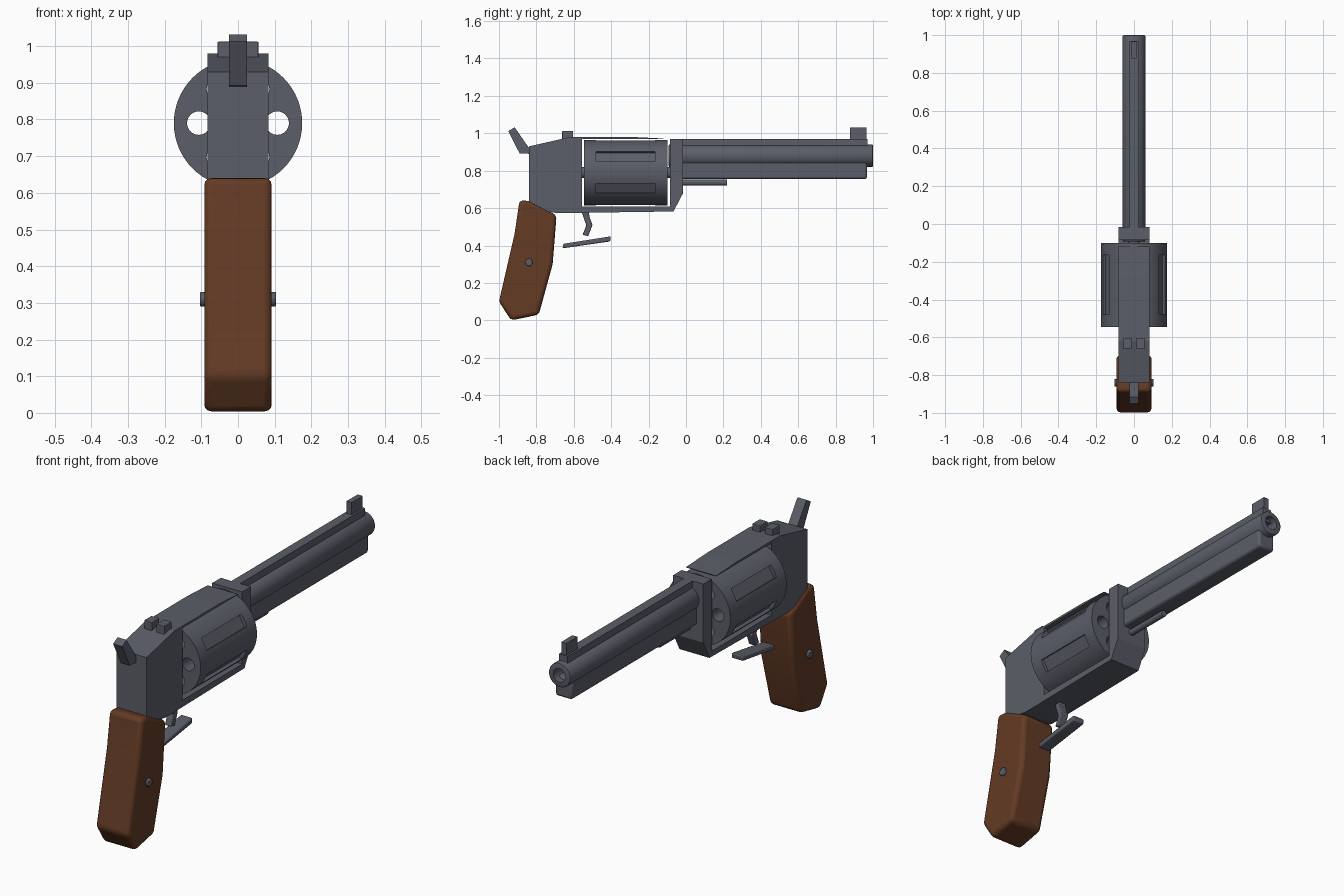
import bpy, bmesh, math
from mathutils import Matrix, Vector

if "Cube" in bpy.data.objects:
    bpy.data.objects.remove(bpy.data.objects["Cube"])


def material(name, color):
    m = bpy.data.materials.new(name)
    m.use_nodes = True
    m.diffuse_color = color
    bsdf = m.node_tree.nodes["Principled BSDF"]
    bsdf.inputs["Base Color"].default_value = color
    bsdf.inputs["Roughness"].default_value = 0.6
    return m


STEEL = material("blued steel", (0.105, 0.112, 0.14, 1))
WOOD = material("walnut wood", (0.125, 0.043, 0.018, 1))


def finish(name, bm, mat=STEEL, bevel=0, segments=2):
    bmesh.ops.recalc_face_normals(bm, faces=bm.faces)
    mesh = bpy.data.meshes.new(name)
    bm.to_mesh(mesh)
    bm.free()
    obj = bpy.data.objects.new(name, mesh)
    bpy.context.collection.objects.link(obj)
    mesh.materials.append(mat)
    if bevel:
        mod = obj.modifiers.new("Bevel", "BEVEL")
        mod.width = bevel
        mod.segments = segments
        mod.limit_method = "ANGLE"
        mod.angle_limit = math.radians(40)
    return obj


def add_box(bm, x, y, z):
    size = Matrix.Diagonal((x[1] - x[0], y[1] - y[0], z[1] - z[0], 1))
    mid = Vector((sum(x) / 2, sum(y) / 2, sum(z) / 2))
    bmesh.ops.create_cube(bm, size=1, matrix=Matrix.Translation(mid) @ size)


def box(name, x, y, z, bevel=0):
    bm = bmesh.new()
    add_box(bm, x, y, z)
    return finish(name, bm, bevel=bevel)


def add_rod(bm, r, start, end, sides):
    start, end = Vector(start), Vector(end)
    axis = end - start
    turn = axis.to_track_quat("Z", "Y").to_matrix().to_4x4()
    bmesh.ops.create_cone(bm, cap_ends=True, segments=sides, radius1=r, radius2=r,
                          depth=axis.length,
                          matrix=Matrix.Translation((start + end) / 2) @ turn)


def rod(name, r, start, end, sides=32, bevel=0):
    bm = bmesh.new()
    add_rod(bm, r, start, end, sides)
    return finish(name, bm, bevel=bevel)


def slab(name, half, points, mat=STEEL, bevel=0, segments=2):
    """Side outline in (y, z), extruded evenly to both sides of x = 0."""
    bm = bmesh.new()
    face = bm.faces.new([bm.verts.new((-half, y, z)) for y, z in points])
    out = bmesh.ops.extrude_face_region(bm, geom=[face])["geom"]
    moved = [v for v in out if isinstance(v, bmesh.types.BMVert)]
    bmesh.ops.translate(bm, vec=(2 * half, 0, 0), verts=moved)
    return finish(name, bm, mat, bevel, segments)


def cut(obj, bm):
    """Subtract the cutter mesh and bake the result."""
    cutter = finish("cutter", bm)
    cutter.hide_render = True
    mod = obj.modifiers.new("Cut", "BOOLEAN")
    mod.operation = "DIFFERENCE"
    mod.solver = "EXACT"
    mod.object = cutter
    graph = bpy.context.evaluated_depsgraph_get()
    mesh = bpy.data.meshes.new_from_object(obj.evaluated_get(graph))
    obj.modifiers.clear()
    obj.data = mesh
    bpy.data.objects.remove(cutter)


def smooth(obj, angle=35):
    bpy.ops.object.select_all(action="DESELECT")
    obj.select_set(True)
    bpy.context.view_layer.objects.active = obj
    bpy.ops.object.shade_smooth_by_angle(angle=math.radians(angle))


# Frame: open window around the cylinder, tapered top strap, front post
slab("frame", 0.083, [
    (-0.84, 0.60), (-0.84, 0.93), (-0.62, 0.98), (-0.28, 0.98), (-0.12, 0.972),
    (-0.12, 0.969), (-0.557, 0.969), (-0.557, 0.609), (-0.085, 0.609),
    (-0.085, 0.97), (-0.017, 0.97), (-0.017, 0.677), (-0.067, 0.582), (-0.69, 0.573)])

# Cylinder with six through chambers and six shallow flutes between them
CZ = 0.79
drum = rod("cylinder", 0.175, (0, -0.545, CZ), (0, -0.1, CZ), 64)
chambers, flutes = bmesh.new(), bmesh.new()
for i in range(6):
    a = math.radians(60 * i)
    x, z = 0.107 * math.cos(a), CZ + 0.107 * math.sin(a)
    add_rod(chambers, 0.032, (x, -0.7, z), (x, 0, z), 24)
    one = bmesh.new()
    add_box(one, (0.157, 0.2), (-0.48, -0.165), (-0.031, 0.031))
    turn = Matrix.Rotation(-a - math.radians(30), 4, "Y")
    one.transform(Matrix.Translation((0, 0, CZ)) @ turn)
    temp = bpy.data.meshes.new("flute")
    one.to_mesh(temp)
    one.free()
    flutes.from_mesh(temp)
    bpy.data.meshes.remove(temp)
cut(drum, chambers)
cut(drum, flutes)
smooth(drum, 20)
smooth(rod("cylinder_axle", 0.03, (0, -0.57, CZ), (0, -0.07, CZ)))

# Barrel with bore, sighting rib, underlug and ejector rod
BZ = 0.88
barrel = rod("barrel", 0.06, (0, -0.093, BZ), (0, 1.0, BZ), 40, bevel=0.006)
bore = bmesh.new()
add_rod(bore, 0.034, (0, 0.3, BZ), (0, 1.1, BZ), 32)
cut(barrel, bore)
smooth(barrel)
box("barrel_rib", (-0.024, 0.024), (-0.06, 0.97), (0.9, 0.97))
smooth(box("barrel_underlug", (-0.046, 0.046), (-0.05, 0.968), (0.755, 0.86), 0.012))
smooth(rod("ejector_rod", 0.016, (0, -0.05, 0.736), (0, 0.22, 0.736), 20, 0.003))

# Sights
box("front_sight", (-0.014, 0.014), (0.877, 0.965), (0.96, 1.03))
for side, s in (("left", 1), ("right", -1)):
    xs = sorted((s * 0.012, s * 0.056))
    box("rear_sight_" + side, xs, (-0.662, -0.603), (0.96, 1.012), 0.003)

# Hammer, trigger and guard bar
slab("hammer", 0.025, [(-0.95, 1.012), (-0.916, 1.032), (-0.835, 0.915),
                       (-0.835, 0.89), (-0.89, 0.893)])
smooth(slab("trigger", 0.018, [
    (-0.56, 0.59), (-0.522, 0.59), (-0.515, 0.55), (-0.5, 0.51), (-0.523, 0.45),
    (-0.553, 0.457), (-0.533, 0.508), (-0.548, 0.55)], bevel=0.003))
smooth(slab("trigger_guard", 0.032, [(-0.66, 0.385), (-0.405, 0.422),
                                     (-0.402, 0.449), (-0.657, 0.409)], bevel=0.006))

# Wooden grip with a pin through both sides
grip = slab("grip", 0.092, [
    (-0.89, 0.642), (-0.837, 0.638), (-0.692, 0.562), (-0.713, 0.3), (-0.787, 0.03),
    (-0.935, 0), (-1.0, 0.1), (-0.917, 0.46)], WOOD, 0.02, 3)
smooth(grip)
smooth(rod("grip_pin", 0.02, (-0.104, -0.84, 0.31), (0.104, -0.84, 0.31), 20, 0.004))
